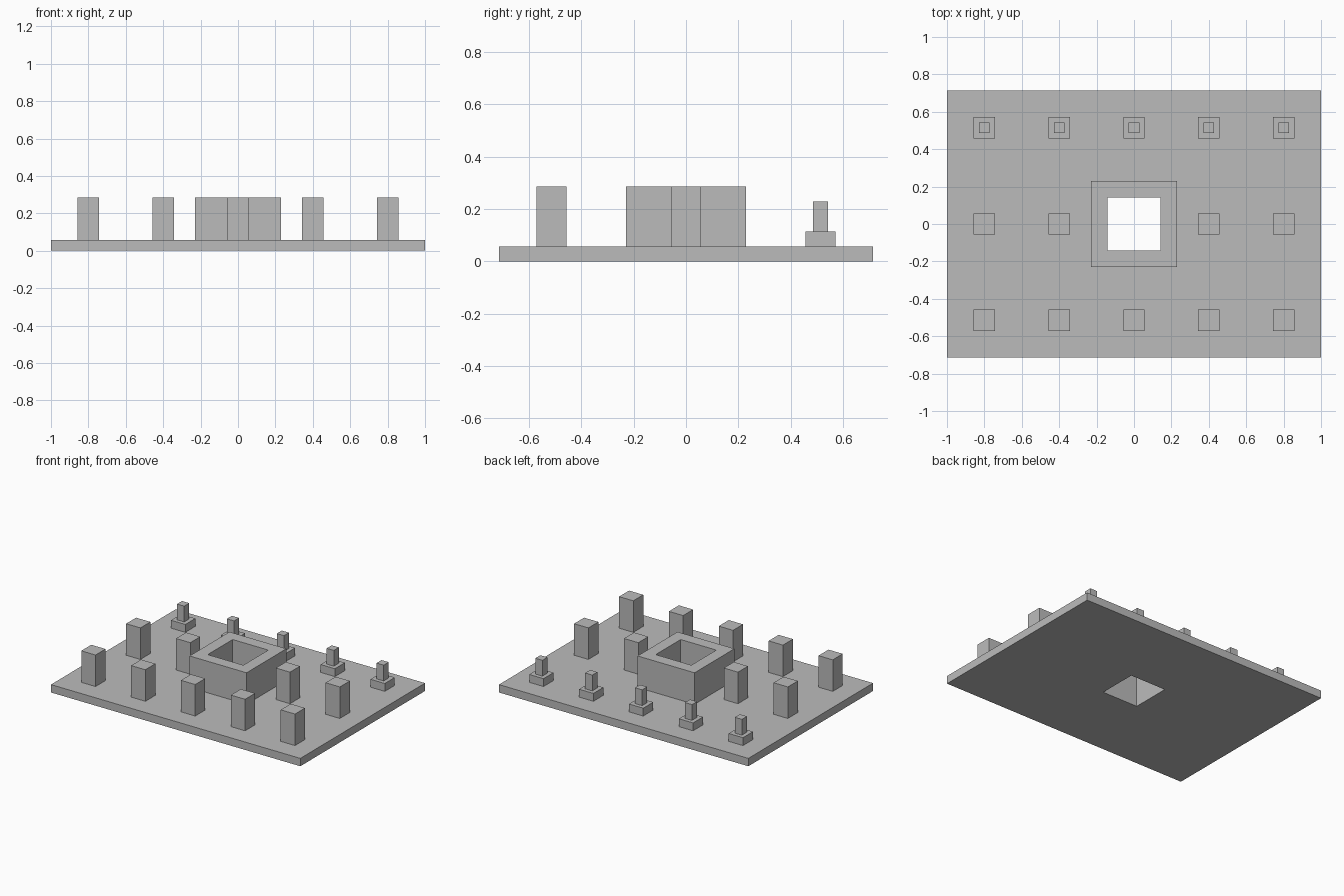
import bpy, bmesh

if "Cube" in bpy.data.objects:
    bpy.data.objects.remove(bpy.data.objects["Cube"])

U = 2 / 70  # one modelling unit: the plate is 70 x 50 units

grey = bpy.data.materials.new("plain grey")
grey.diffuse_color = (0.5, 0.5, 0.5, 1)
grey.use_nodes = True
grey.node_tree.nodes["Principled BSDF"].inputs["Base Color"].default_value = grey.diffuse_color


def finish(name, bm):
    bmesh.ops.recalc_face_normals(bm, faces=bm.faces)
    mesh = bpy.data.meshes.new(name)
    bm.to_mesh(mesh)
    bm.free()
    mesh.materials.append(grey)
    obj = bpy.data.objects.new(name, mesh)
    bpy.context.collection.objects.link(obj)
    return obj


def frame(name, outer_x, outer_y, inner, z0, z1):
    """Rectangular block with a square hole straight through it."""
    bm = bmesh.new()
    corners = [(-1, -1), (1, -1), (1, 1), (-1, 1)]

    def loop(hx, hy, z):
        return [bm.verts.new((sx * hx * U, sy * hy * U, z * U)) for sx, sy in corners]

    rings = [loop(outer_x, outer_y, z0), loop(outer_x, outer_y, z1),
             loop(inner, inner, z1), loop(inner, inner, z0)]
    for k in range(4):
        a, b = rings[k], rings[(k + 1) % 4]
        for i in range(4):
            j = (i + 1) % 4
            bm.faces.new((a[i], a[j], b[j], b[i]))
    return finish(name, bm)


def stack(name, x, y, blocks):
    """Square post made of stacked (width, z0, z1) blocks."""
    bm = bmesh.new()
    for w, z0, z1 in blocks:
        cube = bmesh.ops.create_cube(bm, size=1)["verts"]
        bmesh.ops.scale(bm, vec=(w * U, w * U, (z1 - z0) * U), verts=cube)
        bmesh.ops.translate(bm, vec=(x * U, y * U, (z0 + z1) / 2 * U), verts=cube)
    return finish(name, bm)


# Base plate and central collar share one square through-hole
frame("base_plate", 35, 25, 5, 0, 2)
frame("center_collar", 8, 8, 5, 2, 10)

# Three rows of posts: plain front and middle, stepped pins at the back
for x in (-28, -14, 0, 14, 28):
    stack("front_post", x, -18, [(4, 2, 10)])
    if x:
        stack("middle_post", x, 0, [(4, 2, 10)])
    stack("back_pin", x, 18, [(4, 2, 4), (2, 4, 8)])
